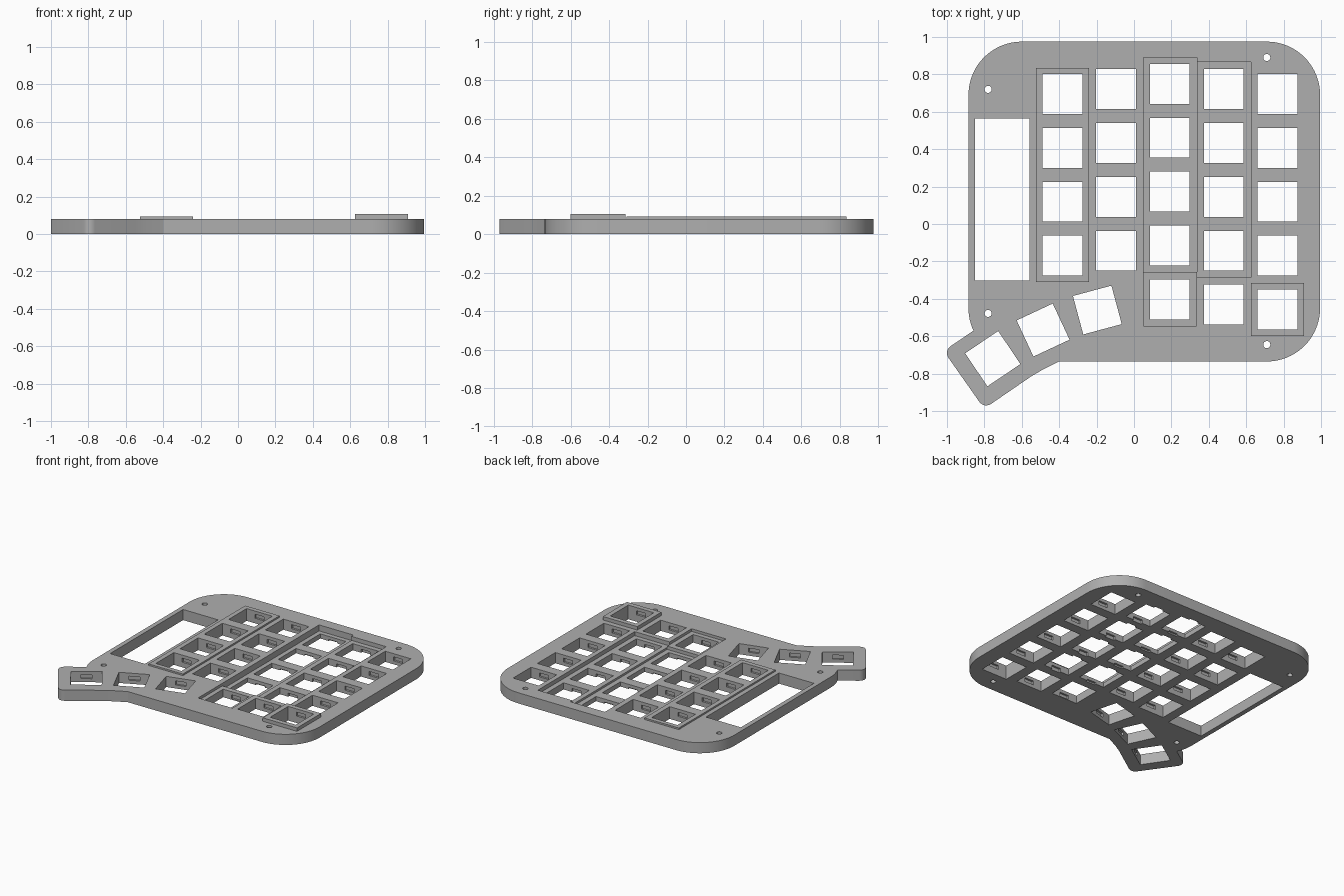
import bpy, bmesh, math
from mathutils import Matrix, Vector

cube = bpy.data.objects.get("Cube")
if cube:
    bpy.data.objects.remove(cube, do_unlink=True)

THICK = 0.08      # plate thickness
KEY = 0.213       # switch opening
PITCH = 0.288     # key spacing

grey = bpy.data.materials.new("plain_grey")
grey.use_nodes = True
colour = (0.43, 0.43, 0.43, 1)
grey.diffuse_color = colour
grey.node_tree.nodes["Principled BSDF"].inputs["Base Color"].default_value = colour


def make_object(name, bm):
    bmesh.ops.recalc_face_normals(bm, faces=bm.faces[:])
    mesh = bpy.data.meshes.new(name)
    bm.to_mesh(mesh)
    bm.free()
    mesh.materials.append(grey)
    obj = bpy.data.objects.new(name, mesh)
    bpy.context.collection.objects.link(obj)
    return obj


def add_box(bm, centre, size, angle=0):
    m = (Matrix.Translation(centre) @ Matrix.Rotation(math.radians(angle), 4, 'Z')
         @ Matrix.Diagonal((*size, 1)))
    bmesh.ops.create_cube(bm, size=1, matrix=m)


def block(name, x0, x1, y0, y1, z0, z1):
    bm = bmesh.new()
    add_box(bm, ((x0 + x1) / 2, (y0 + y1) / 2, (z0 + z1) / 2), (x1 - x0, y1 - y0, z1 - z0))
    return make_object(name, bm)


def combine(target, tool, operation):
    tool.hide_render = True
    mod = target.modifiers.new(tool.name, 'BOOLEAN')
    mod.operation, mod.object, mod.solver = operation, tool, 'EXACT'
    bpy.context.view_layer.objects.active = target
    bpy.ops.object.modifier_apply(modifier=mod.name)
    bpy.data.objects.remove(tool, do_unlink=True)


def arc(cx, cy, r, start, end, steps):
    angles = [math.radians(start + (end - start) * i / steps) for i in range(steps + 1)]
    return [(cx + r * math.cos(a), cy + r * math.sin(a)) for a in angles]


# Plate outline: three large corners, a partial corner, then the angled thumb tab
outline = (arc(0.71, 0.69, 0.285, 0, 90, 20) + arc(-0.6, 0.69, 0.285, 90, 180, 20)
           + arc(-0.6, -0.45, 0.285, 180, 205, 6)
           + arc(-0.955, -0.69, 0.045, 124, 214, 6)
           + arc(-0.79, -0.925, 0.045, 214, 304, 6)
           + [(-0.55, -0.815), (-0.49, -0.78), (-0.4, -0.735)]
           + arc(0.71, -0.45, 0.285, 270, 360, 20))
bm = bmesh.new()
face = bm.faces.new([bm.verts.new((x, y, 0)) for x, y in outline])
extruded = bmesh.ops.extrude_face_region(bm, geom=[face])
bmesh.ops.translate(bm, vec=(0, 0, THICK),
                    verts=[v for v in extruded["geom"] if isinstance(v, bmesh.types.BMVert)])
plate = make_object("keyboard_plate", bm)

# Raised platforms and sunken column pockets, shallow to deep
combine(plate, block("raised_column", -0.525, -0.24, -0.31, 0.835, 0.04, 0.092), 'UNION')
combine(plate, block("raised_corner_key", 0.625, 0.91, -0.6, -0.315, 0.04, 0.106), 'UNION')
for name, x0, x1, y0, y1, floor in (
        ("lower_pocket", 0.05, 0.335, -0.545, -0.24, 0.06),
        ("ring_pocket", 0.334, 0.625, -0.285, 0.865, 0.05),
        ("middle_pocket", 0.05, 0.336, -0.256, 0.89, 0.035)):
    combine(plate, block(name, x0, x1, y0, y1, floor, 0.2), 'DIFFERENCE')

# Key positions: x, y, angle, height of the surface around the key
keys = []
columns = ((-0.383, 0.695, 4, 0.092), (-0.097, 0.721, 4, THICK), (0.191, 0.749, 5, 0.035),
           (0.48, 0.721, 5, 0.05), (0.768, 0.695, 5, THICK))
for x, top, count, height in columns:
    keys += [[x, top - PITCH * row, 0, height] for row in range(count)]
    if x == 0.191:
        keys[-1][3] = 0.06
    if x == 0.48:
        keys[-1][3] = THICK
keys[-1][3] = 0.106
keys += [(-0.755, -0.72, 34, THICK), (-0.486, -0.567, 25, THICK), (-0.196, -0.46, 15, THICK)]

# Switch openings, display window and screw holes
bm = bmesh.new()
for x, y, angle, height in keys:
    add_box(bm, (x, y, 0.05), (KEY, KEY, 0.3), angle)
add_box(bm, (-0.705, 0.13, 0.05), (0.29, 0.866, 0.3))
for x, y in ((-0.78, 0.72), (0.71, 0.89), (-0.78, -0.478), (0.71, -0.645)):
    bmesh.ops.create_cone(bm, cap_ends=True, segments=24, radius1=0.019, radius2=0.019,
                          depth=0.3, matrix=Matrix.Translation((x, y, 0.05)))
combine(plate, make_object("openings", bm), 'DIFFERENCE')

# Clip slots in the front and back wall of every opening
bm = bmesh.new()
for x, y, angle, height in keys:
    add_box(bm, (x, y, height - 0.039), (0.076, KEY + 0.03, 0.03), angle)
combine(plate, make_object("clip_slots", bm), 'DIFFERENCE')

# Smooth rounded corners, keep the machined edges sharp
bpy.ops.object.select_all(action='DESELECT')
plate.select_set(True)
bpy.context.view_layer.objects.active = plate
bpy.ops.object.shade_smooth_by_angle(angle=math.radians(25))
